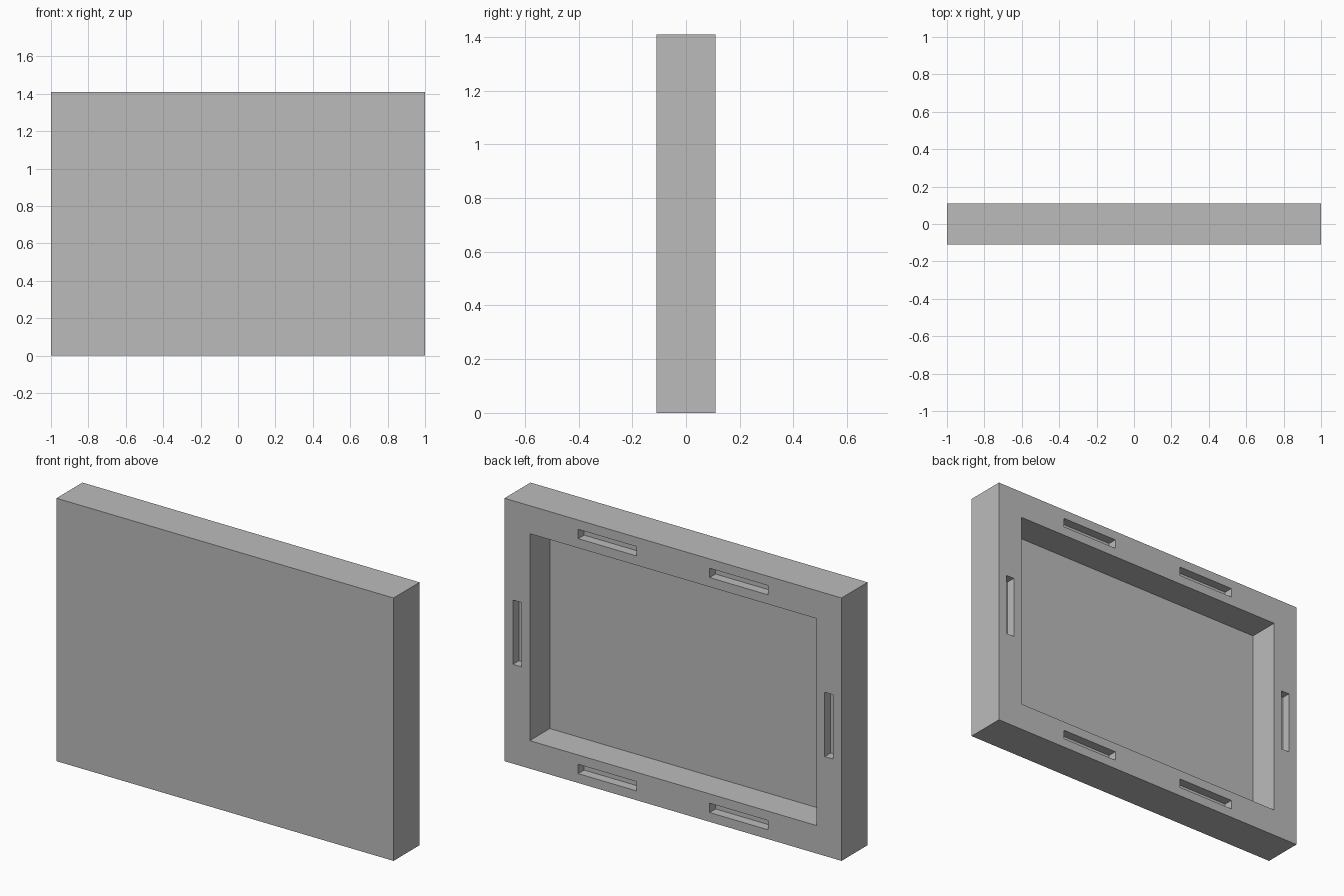
import bpy
import bmesh
from mathutils import Matrix, Vector

W, H, D = 2.0, 1.41, 0.22        # panel width, height, depth
BORDER = 0.15                    # rim around the recess
RECESS = 0.17                    # recess depth
SLOT_L, SLOT_W, SLOT_D = 0.345, 0.05, 0.05
SLOT_INSET = 0.075               # slot centre line from the outer edge
SLOT_X = 0.39                    # centre of each top and bottom slot
OVER = 0.05                      # how far cutters stick out of the back

if "Cube" in bpy.data.objects:
    bpy.data.objects.remove(bpy.data.objects["Cube"], do_unlink=True)

grey = bpy.data.materials.new("plain_grey")
grey.use_nodes = True
colour = (0.5, 0.5, 0.5, 1)
grey.diffuse_color = colour
grey.node_tree.nodes["Principled BSDF"].inputs["Base Color"].default_value = colour


def add_box(bm, centre, size):
    bmesh.ops.create_cube(bm, size=1, matrix=Matrix.Translation(centre) @ Matrix.Diagonal((*size, 1)))


def add_cut(bm, x, z, width, height, depth):
    """Box reaching the given depth into the back face."""
    add_box(bm, Vector((x, D / 2 + (OVER - depth) / 2, z)), (width, depth + OVER, height))


def make_object(name, bm):
    mesh = bpy.data.meshes.new(name)
    bm.to_mesh(mesh)
    bm.free()
    mesh.materials.append(grey)
    obj = bpy.data.objects.new(name, mesh)
    bpy.context.scene.collection.objects.link(obj)
    return obj


# Solid slab
bm = bmesh.new()
add_box(bm, Vector((0, 0, H / 2)), (W, D, H))
panel = make_object("recessed_panel", bm)

# Large recess and the ring of mounting slots in the back
bm = bmesh.new()
add_cut(bm, 0, H / 2, W - 2 * BORDER, H - 2 * BORDER, RECESS)
for side in (-1, 1):
    add_cut(bm, side * (W / 2 - SLOT_INSET), H / 2, SLOT_W, SLOT_L, SLOT_D)
    for z in (SLOT_INSET, H - SLOT_INSET):
        add_cut(bm, side * SLOT_X, z, SLOT_L, SLOT_W, SLOT_D)
cutter = make_object("back_cutter", bm)
cutter.hide_render = True

# Apply the cut, then drop the cutter
cut = panel.modifiers.new("back_cuts", 'BOOLEAN')
cut.operation = 'DIFFERENCE'
cut.solver = 'EXACT'
cut.object = cutter
bpy.context.view_layer.objects.active = panel
panel.select_set(True)
bpy.ops.object.modifier_apply(modifier=cut.name)
bpy.data.objects.remove(cutter, do_unlink=True)
